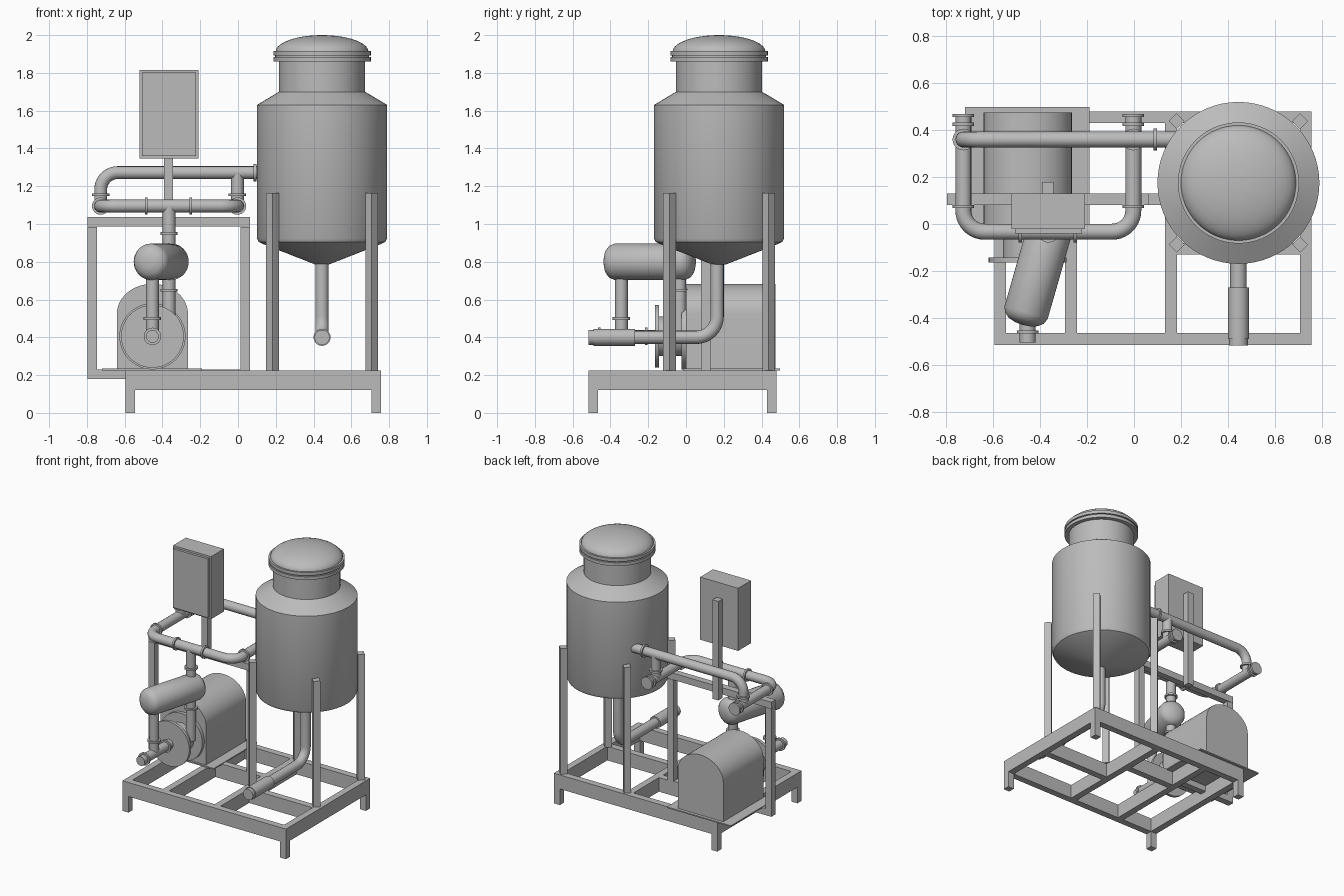
import bpy, bmesh, math
from mathutils import Vector, Matrix

if "Cube" in bpy.data.objects:
    bpy.data.objects.remove(bpy.data.objects["Cube"])

steel = bpy.data.materials.new("steel grey")
steel.diffuse_color = (0.5, 0.5, 0.5, 1)
steel.use_nodes = True
steel.node_tree.nodes["Principled BSDF"].inputs["Base Color"].default_value = steel.diffuse_color
PIPE_R = 0.034


def finish(obj, smooth=False):
    if not obj.data.materials:
        obj.data.materials.append(steel)
    if smooth:
        bpy.ops.object.select_all(action='DESELECT')
        obj.select_set(True)
        bpy.context.view_layer.objects.active = obj
        bpy.ops.object.shade_smooth_by_angle(angle=math.radians(30))
    return obj


def from_bmesh(name, bm, smooth=False):
    bmesh.ops.recalc_face_normals(bm, faces=bm.faces)
    mesh = bpy.data.meshes.new(name)
    bm.to_mesh(mesh)
    bm.free()
    obj = bpy.data.objects.new(name, mesh)
    bpy.context.collection.objects.link(obj)
    return finish(obj, smooth)


def box(name, x0, x1, y0, y1, z0, z1, turn=0):
    bm = bmesh.new()
    m = (Matrix.Translation(((x0 + x1) / 2, (y0 + y1) / 2, (z0 + z1) / 2))
         @ Matrix.Rotation(turn, 4, 'Z') @ Matrix.Diagonal((x1 - x0, y1 - y0, z1 - z0, 1)))
    bmesh.ops.create_cube(bm, size=1, matrix=m)
    return from_bmesh(name, bm)


def lathe(name, profile, origin, axis=(0, 0, 1), n=48):
    """Revolve (radius, distance along axis) points about an axis."""
    bm = bmesh.new()
    m = Matrix.Translation(origin) @ Vector((0, 0, 1)).rotation_difference(Vector(axis)).to_matrix().to_4x4()
    verts = [bm.verts.new(m @ Vector((r, 0, t))) for r, t in profile]
    edges = [bm.edges.new(p) for p in zip(verts, verts[1:])]
    bmesh.ops.spin(bm, geom=verts + edges, cent=m.translation, axis=Vector(axis).normalized(),
                   angle=2 * math.pi, steps=n)
    bmesh.ops.remove_doubles(bm, verts=bm.verts, dist=0.0002)
    return from_bmesh(name, bm, True)


def disc(name, centre, axis, r, length, n=32):
    """Solid cylinder starting at centre and running along axis."""
    return lathe(name, [(0, 0), (r, 0), (r, length), (0, length)], centre, axis, n)


def clamp(centre, axis, r=0.046, w=0.014):
    disc("pipe_clamp", Vector(centre) - Vector(axis) * w / 2, axis, r, w)


def pipe(name, points, bend=0.08, r=PIPE_R):
    """Round pipe through points with filleted right-angle corners."""
    pts = [Vector(p) for p in points]
    path = [pts[0]]
    for a, b, c in zip(pts, pts[1:], pts[2:]):
        u, v = (a - b).normalized(), (c - b).normalized()
        centre = b + (u + v) * bend
        for i in range(11):
            t = i / 10 * math.pi / 2
            path.append(centre - v * bend * math.cos(t) - u * bend * math.sin(t))
    path.append(pts[-1])
    curve = bpy.data.curves.new(name, 'CURVE')
    curve.dimensions = '3D'
    curve.bevel_depth, curve.bevel_resolution, curve.use_fill_caps = r, 6, True
    spline = curve.splines.new('POLY')
    spline.points.add(len(path) - 1)
    for sp, p in zip(spline.points, path):
        sp.co = (*p, 1)
    obj = bpy.data.objects.new(name, curve)
    bpy.context.collection.objects.link(obj)
    bpy.ops.object.select_all(action='DESELECT')
    obj.select_set(True)
    bpy.context.view_layer.objects.active = obj
    bpy.ops.object.convert(target='MESH')
    return finish(bpy.context.view_layer.objects.active, True)


# Base frame: outer rails, cross members and feet
X0, X1, Y0, Y1, W = -0.595, 0.757, -0.515, 0.48, 0.05
ZB, ZT = 0.12, 0.225
for y in (Y0, Y1 - W):
    box("base_long_rail", X0, X1, y, y + W, ZB, ZT)
for x in (X0, -0.293, 0.133, X1 - W):
    box("base_cross_rail", x, x + W, Y0 + W, Y1 - W, ZB, ZT)
box("base_tank_rail", 0.183, X1 - W, -0.13, -0.08, ZB, ZT)
box("base_middle_rail", -0.243, 0.133, 0.08, 0.13, ZB, ZT)
for x in (X0, X1 - W):
    for y in (Y0, Y1 - W):
        box("base_foot", x, x + W, y, y + W, 0, ZB)

# Upright pipe support frame
for x in (-0.797, 0.014):
    box("support_post", x, x + W, 0.08, 0.13, 0.23, 0.985)
for z in (0.18, 0.987):
    box("support_beam", -0.797, 0.064, 0.08, 0.13, z, z + W)

# Tank: conical bottom, shell, shoulder and neck
TX, TY = 0.445, 0.175
lathe("tank_body", [(0, 0.785), (0.035, 0.785), (0.315, 0.895), (0.335, 0.905), (0.345, 0.925),
                    (0.345, 1.63), (0.228, 1.70), (0.228, 1.87), (0, 1.87)], (TX, TY, 0), n=64)
for z in (1.86, 1.892):
    disc("tank_neck_flange", (TX, TY, z), (0, 0, 1), 0.258, 0.024, 64)
disc("tank_gasket", (TX, TY, 1.88), (0, 0, 1), 0.248, 0.015, 64)
dome = [(0.246 * math.sin(a), 1.675 + 0.325 * (1 - (1 - math.cos(a)) * 0.27))
        for a in [math.pi / 2 * i / 10 for i in range(11)]]
lathe("tank_lid", dome + [(0, 1.9)], (TX, TY, 0), n=64)
for sx in (-1, 1):
    for sy in (-1, 1):
        x, y = TX + sx * 0.263, TY + sy * 0.263
        box("tank_leg", x - 0.024, x + 0.024, y - 0.024, y + 0.024, ZT, 1.165, math.pi / 4)

# Tank outlet with hose sleeve
pipe("tank_outlet_pipe", [(TX, TY - 0.01, 0.80), (TX, TY - 0.01, 0.4), (TX, -0.51, 0.4)], 0.11, 0.035)
disc("outlet_sleeve", (TX, -0.49, 0.4), (0, 1, 0), 0.045, 0.22)
disc("outlet_end", (TX, -0.517, 0.4), (0, 1, 0), 0.040, 0.03)

# Motor plate and arched motor housing
MX, MZ = -0.453, 0.405
box("motor_plate", -0.72, -0.19, -0.015, 0.498, 0.225, 0.234)
bm = bmesh.new()
outline = [(MX - 0.188, 0.234), (MX + 0.188, 0.234)]
outline += [(MX + 0.188 * math.cos(math.pi * i / 24), 0.525 + 0.158 * math.sin(math.pi * i / 24))
            for i in range(25)]
face = bm.faces.new([bm.verts.new((x, 0, z)) for x, z in outline])
ext = bmesh.ops.extrude_face_region(bm, geom=[face])
bmesh.ops.translate(bm, vec=(0, 0.475, 0),
                    verts=[v for v in ext["geom"] if isinstance(v, bmesh.types.BMVert)])
from_bmesh("motor_housing", bm, True)

# Pump casing, inlet and discharge
disc("pump_front_cover", (MX, -0.165, MZ), (0, 1, 0), 0.166, 0.022, 48)
disc("pump_volute", (MX, -0.145, MZ), (0, 1, 0), 0.105, 0.145, 48)
disc("pump_back_cover", (MX, -0.025, MZ), (0, 1, 0), 0.175, 0.025, 48)
pipe("pump_inlet_pipe", [(MX, -0.505, MZ), (MX, -0.16, MZ)])
clamp((MX, -0.46, MZ), (0, 1, 0))
clamp((MX, -0.21, MZ), (0, 1, 0))
pipe("filter_riser_pipe", [(MX, -0.342, MZ), (MX, -0.342, 0.76)])
clamp((MX, -0.342, 0.5), (0, 0, 1))
LX, LY = -0.365, -0.033
pipe("pump_discharge_pipe", [(LX, LY, 0.41), (LX, LY, 0.76)])
clamp((LX, LY, 0.65), (0, 0, 1))

# Slanted horizontal vessel with domed ends
cap = [(0, 0), (0.035, 0.003), (0.065, 0.013), (0.086, 0.03), (0.096, 0.055)]
lathe("horizontal_vessel", cap + [(r, 0.495 - t) for r, t in reversed(cap)],
      (-0.475, -0.43, 0.8), (0.276, 0.961, 0))

# Pipe loop above the vessel
PL, PR, PZ = -0.727, -0.003, 1.095
pipe("loop_feed_pipe", [(LX, LY, 0.85), (LX, LY, PZ)])
clamp((LX, LY, 0.95), (0, 0, 1))
pipe("loop_pipe", [(PL, 0.46, PZ), (PL, LY, PZ), (PR, LY, PZ), (PR, 0.46, PZ)], 0.09)
for x in (-0.485, -0.25):
    clamp((x, LY, PZ), (1, 0, 0))
for x in (PL, PR):
    for y in (0.075, 0.425, 0.462):
        clamp((x, y, PZ), (0, 1, 0))
    clamp((x, 0.36, 1.155), (0, 0, 1))

# Return pipe from the loop into the tank
RZ = 1.272
pipe("return_pipe", [(PL, 0.36, PZ), (PL, 0.36, RZ), (0.22, 0.36, RZ)], 0.09)
pipe("return_branch", [(PR, 0.36, PZ), (PR, 0.36, RZ)])
clamp((0.09, 0.36, RZ), (1, 0, 0))

# Control cabinet, door panel and pole
box("control_cabinet", -0.522, -0.208, -0.022, 0.13, 1.347, 1.815)
box("cabinet_door", -0.508, -0.222, -0.04, -0.022, 1.361, 1.801)
box("cabinet_pole", -0.392, -0.344, 0.13, 0.178, 0.96, 1.70)
